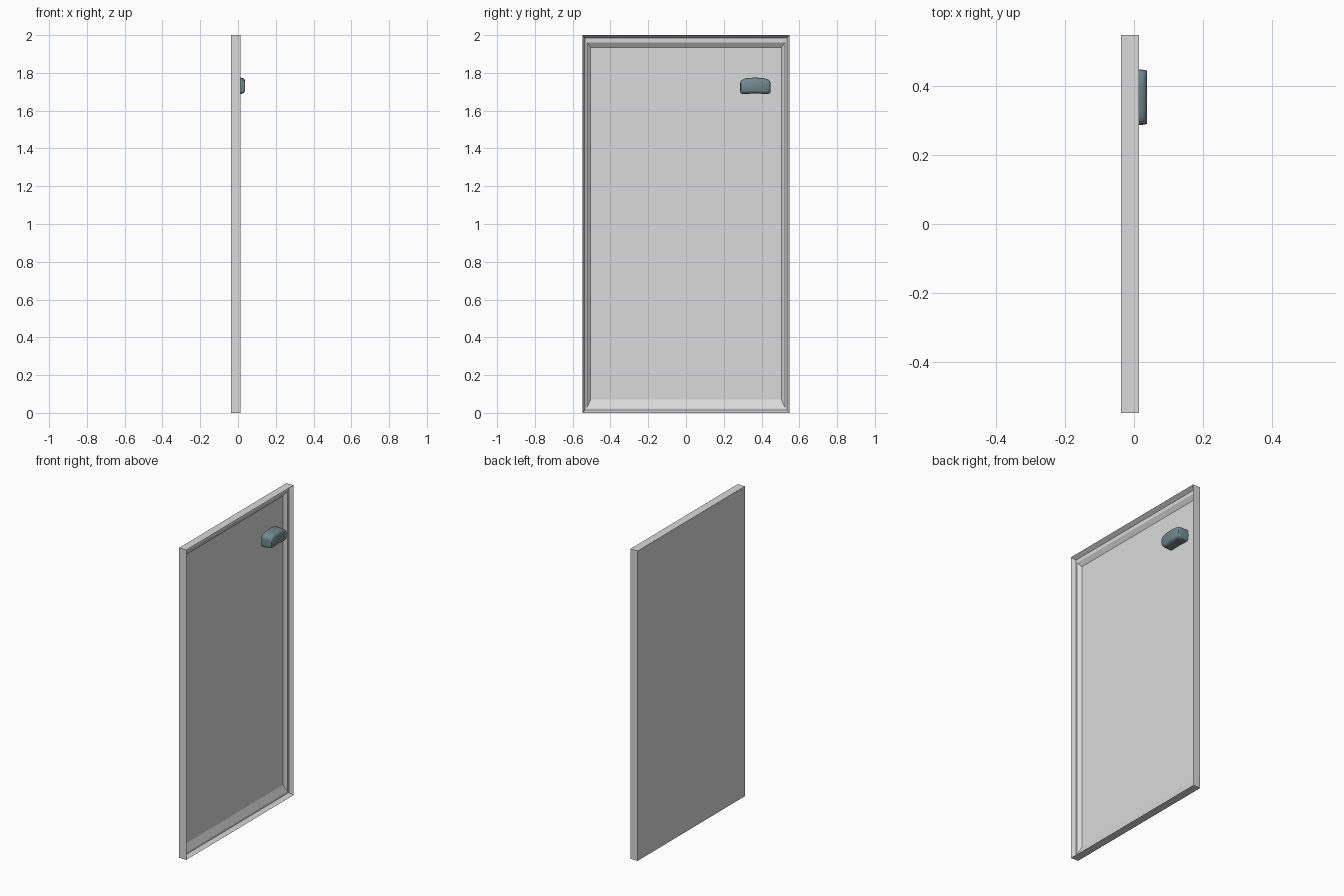
import bpy
import bmesh
import math

cube = bpy.data.objects.get("Cube")
if cube:
    bpy.data.objects.remove(cube, do_unlink=True)


def make_material(name, rgb):
    mat = bpy.data.materials.new(name)
    mat.use_nodes = True
    color = (*rgb, 1)
    mat.diffuse_color = color
    mat.node_tree.nodes["Principled BSDF"].inputs["Base Color"].default_value = color
    return mat


def loft(name, rings, mat):
    """Skin a stack of matching loops and cap both ends."""
    bm = bmesh.new()
    loops = [[bm.verts.new(p) for p in ring] for ring in rings]
    count = len(loops[0])
    for a, b in zip(loops, loops[1:]):
        for i in range(count):
            j = (i + 1) % count
            bm.faces.new((a[i], a[j], b[j], b[i]))
    bm.faces.new(loops[0][::-1])
    bm.faces.new(loops[-1])
    bmesh.ops.recalc_face_normals(bm, faces=bm.faces)
    mesh = bpy.data.meshes.new(name)
    bm.to_mesh(mesh)
    bm.free()
    mesh.materials.append(mat)
    obj = bpy.data.objects.new(name, mesh)
    bpy.context.collection.objects.link(obj)
    return obj


def rectangle(x, side, bottom, top):
    y = 0.547 - side
    return [(x, -y, bottom), (x, y, bottom), (x, y, 2 - top), (x, -y, 2 - top)]


def grip_outline(x, width, height, steps=48):
    """Rounded block outline, arched upward in the middle."""
    points = []
    for i in range(steps):
        a = math.tau * i / steps
        c, s = math.cos(a), math.sin(a)
        u = math.copysign(abs(c) ** 0.4, c) * width
        v = math.copysign(abs(s) ** 0.4, s) * height
        points.append((x, 0.367 + 0.081 * u, 1.724 + 0.042 * v + 0.009 * (1 - u * u)))
    return points


grey = make_material("door_grey", (0.70, 0.70, 0.70))
teal = make_material("handle_teal", (0.16, 0.25, 0.27))

# Door: flat back, thin rim, steep bevel, ledge and slope down to the panel
door_steps = [
    (-0.038, 0, 0, 0),
    (0.014, 0, 0, 0),
    (-0.012, 0.012, 0.014, 0.016),
    (-0.013, 0.022, 0.025, 0.038),
    (-0.032, 0.042, 0.07, 0.065),
]
loft("door_panel", [rectangle(*s) for s in door_steps], grey)

# Handle: arched block standing on the recessed panel
handle_steps = [
    (-0.036, 1, 1),
    (0.012, 1, 1),
    (0.024, 0.985, 0.95),
    (0.033, 0.97, 0.83),
    (0.037, 0.95, 0.62),
]
handle = loft("handle", [grip_outline(*s) for s in handle_steps], teal)
bpy.ops.object.select_all(action="DESELECT")
handle.select_set(True)
bpy.context.view_layer.objects.active = handle
bpy.ops.object.shade_smooth_by_angle(angle=math.radians(50))
